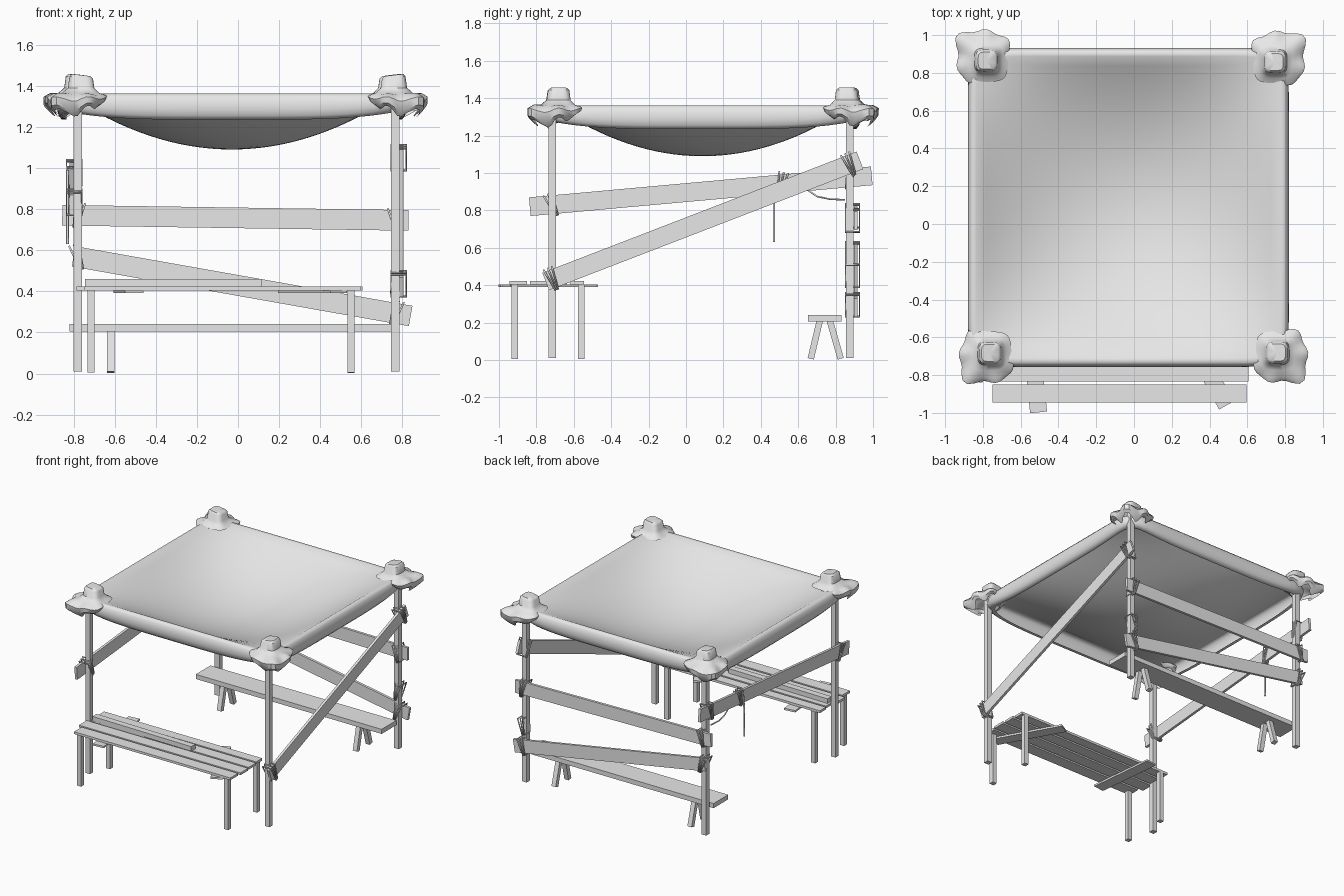
import bpy, bmesh, math
from mathutils import Vector, Matrix

if "Cube" in bpy.data.objects:
    bpy.data.objects.remove(bpy.data.objects["Cube"], do_unlink=True)

grey = bpy.data.materials.new("plain_grey")
grey.use_nodes = True
grey.diffuse_color = (0.8, 0.8, 0.8, 1)
grey.node_tree.nodes["Principled BSDF"].inputs["Base Color"].default_value = (0.8, 0.8, 0.8, 1)

X, Y, Z = Vector((1, 0, 0)), Vector((0, 1, 0)), Vector((0, 0, 1))


def add_object(name, data):
    data.materials.append(grey)
    obj = bpy.data.objects.new(name, data)
    bpy.context.scene.collection.objects.link(obj)
    return obj


def mesh_object(name, bm, smooth=False):
    bmesh.ops.recalc_face_normals(bm, faces=bm.faces)
    for f in bm.faces:
        f.smooth = smooth
    mesh = bpy.data.meshes.new(name)
    bm.to_mesh(mesh)
    bm.free()
    return add_object(name, mesh)


def bar(name, a, b, width, thick, normal):
    """Plank running from a to b, its thickness along the normal."""
    a, b = Vector(a), Vector(b)
    along = (b - a).normalized()
    across = normal.cross(along).normalized()
    face = along.cross(across)
    frame = Matrix((along * (b - a).length, across * width, face * thick)).transposed().to_4x4()
    bm = bmesh.new()
    bmesh.ops.create_cube(bm, size=1, matrix=Matrix.Translation((a + b) / 2) @ frame)
    return mesh_object(name, bm)


def rope(name, paths, closed, radius=0.005):
    curve = bpy.data.curves.new(name, "CURVE")
    curve.dimensions = "3D"
    curve.bevel_depth = radius
    curve.bevel_resolution = 1
    for path in paths:
        spline = curve.splines.new("POLY")
        spline.points.add(len(path) - 1)
        for point, co in zip(spline.points, path):
            point.co = (*co, 1)
        spline.use_cyclic_u = closed
    return add_object(name, curve)


def lashing(name, center, normal, tilt, depth=0.075, reach=0.062):
    """Three rope turns around a post and plank."""
    center = Vector(center)
    side = normal.cross(Z)
    up = Z * math.cos(tilt) + side * math.sin(tilt)
    across = normal.cross(up)
    turns = []
    for k in (-1, 0, 1):
        c = center + across * k * 0.016
        lean = across * 0.008 * k
        turns.append([c + up * reach * i + normal * depth / 2 * j + lean * i
                      for i, j in ((1, 1), (1, -1), (-1, -1), (-1, 1))])
    rope(name, turns, True)


# Posts
LEFT, RIGHT, FRONT, BACK = -0.78, 0.765, -0.715, 0.875
for px, sx in ((LEFT, "right"), (RIGHT, "left")):
    for py, sy in ((FRONT, "front"), (BACK, "back")):
        bar(f"post_{sy}_{sx}", (px, py, 0.01), (px, py, 1.37), 0.04, 0.04, Y)

# Braces tied to the posts
bar("back_upper_brace", (-0.855, 0.907, 0.77), (0.83, 0.907, 0.745), 0.1, 0.02, Y)
bar("back_lower_brace", (-0.8, 0.907, 0.57), (0.84, 0.907, 0.28), 0.1, 0.02, Y)
bar("diagonal_side_brace", (0.795, -0.75, 0.42), (0.795, 0.93, 1.068), 0.1, 0.02, X)
bar("level_side_brace", (-0.811, -0.835, 0.82), (-0.811, 0.993, 0.985), 0.1, 0.02, X)

# Rope lashings
for i, (c, n, t) in enumerate((
        ((LEFT, 0.89, 0.77), Y, 0.2), ((RIGHT, 0.89, 0.745), Y, -0.2),
        ((LEFT, 0.89, 0.567), Y, -0.3), ((RIGHT, 0.89, 0.293), Y, 0.3),
        ((RIGHT, 0.89, 0.45), Y, 0.2),
        ((0.782, -0.715, 0.434), X, 0.4), ((0.782, BACK, 1.046), X, 0.4),
        ((-0.797, FRONT, 0.83), X, 0.4), ((-0.797, BACK, 0.975), X, -0.2))):
    lashing(f"lashing_{i + 1}", c, n, t)
lashing("hanging_rope_knot", (-0.811, 0.51, 0.942), X, -0.2, 0.036)
rope("hanging_rope", [[(-0.83, 0.485, 0.99), (-0.83, 0.47, 0.85), (-0.83, 0.47, 0.63)]], False, 0.007)
rope("slack_rope", [[(-0.82, 0.65, 0.91), (-0.82, 0.7, 0.875), (-0.82, 0.77, 0.86),
                     (-0.81, 0.85, 0.857)]], False)

# Table
for i, (y, w, x0, x1) in enumerate(((-0.897, 0.095, -0.75, 0.595), (-0.787, 0.095, -0.785, 0.605),
                                    (-0.68, 0.09, -0.76, 0.6), (-0.583, 0.075, -0.77, 0.59))):
    bar(f"table_plank_{i + 1}", (x0, y, 0.414), (x1, y, 0.414), w, 0.018, Z)
bar("loose_batten", (-0.745, -0.7, 0.442), (0.115, -0.715, 0.442), 0.05, 0.036, Z)
bar("table_cross_bar_right", (-0.505, -0.997, 0.398), (-0.56, -0.475, 0.398), 0.09, 0.014, Z)
bar("table_cross_bar_left", (0.49, -0.96, 0.398), (0.235, -0.5, 0.398), 0.09, 0.014, Z)
for x in (-0.715, 0.55):
    for y in (-0.915, -0.56):
        bar("table_leg", (x, y, 0.005), (x, y, 0.405), 0.036, 0.036, Y)

# Bench with splayed legs
bar("bench_seat", (-0.82, 0.742, 0.223), (0.78, 0.742, 0.223), 0.18, 0.036, Z)
for x in (-0.62, 0.55):
    for s in (-1, 1):
        bar("bench_leg", (x, 0.747 + s * 0.08, 0.007), (x, 0.742 + s * 0.027, 0.21), 0.034, 0.036, X)


def ring_surface(name, rings, cap):
    """Skin a list of closed point rings, with an optional centre point."""
    bm = bmesh.new()
    loops = [[bm.verts.new(p) for p in ring] for ring in rings]
    n = len(loops[0])
    for inner, outer in zip(loops, loops[1:]):
        for i in range(n):
            j = (i + 1) % n
            bm.faces.new((inner[i], inner[j], outer[j], outer[i]))
    middle = bm.verts.new(cap)
    for i in range(n):
        bm.faces.new((middle, loops[0][i], loops[0][(i + 1) % n]))
    return mesh_object(name, bm, True)


# Sagging canvas with a rolled hem
CX, CY, HX, HY, TOP = -0.03, 0.088, 0.805, 0.8, 1.36


def canvas_ring(scale, grow, z):
    ring = []
    for i in range(128):
        a = 2 * math.pi * i / 128
        c, s = math.cos(a), math.sin(a)
        r = scale / (abs(c) ** 14 + abs(s) ** 14) ** (1 / 14)
        u, v = r * c, r * s
        corner = min(abs(u), abs(v)) ** 4
        if z is None:
            h = TOP - 0.27 * max(0, 1 - u * u) * max(0, 1 - v * v)
        else:
            h = z + (TOP - z) * 0.35 * corner
        ring.append((CX + u * (HX + grow), CY + v * (HY + grow), h))
    return ring


rings = [canvas_ring(k / 16, 0, None) for k in range(1, 17)]
for grow, z in ((0.022, 1.362), (0.036, 1.345), (0.044, 1.315), (0.045, 1.285),
                (0.038, 1.255), (0.022, 1.235), (0.0, 1.237)):
    rings.append(canvas_ring(1, grow, z))
ring_surface("canvas", rings, (CX, CY, TOP - 0.27))

# Canvas gathered over the post tops, with ruffled flaps hanging outward
PROFILE = ((0.045, 0.045, 1.452), (0.056, 0.058, 1.44), (0.062, 0.066, 1.39), (0.085, 0.095, 1.365),
           (0.11, 0.135, 1.36), (0.1, 0.165, 1.335), (0.09, 0.16, 1.29), (0.07, 0.135, 1.265))
for name, cx, cy, dx, dy in (("front_right", -0.762, -0.682, -1, -1), ("front_left", 0.757, -0.68, 1, -1),
                             ("back_left", 0.745, 0.858, 1, 1), ("back_right", -0.78, 0.865, -1, 1)):
    facing = math.atan2(dy, dx)
    rings = []
    for k, (r_in, r_out, z) in enumerate(PROFILE):
        ring = []
        for i in range(40):
            a = 2 * math.pi * i / 40
            w = (1 + math.cos(a - facing)) / 2
            ruffle = math.cos(7 * (a - facing) + cx) * w * max(0, k - 3)
            r = r_in + (r_out - r_in) * w + 0.006 * ruffle
            r *= 1 / (abs(math.cos(a)) ** 4 + abs(math.sin(a)) ** 4) ** 0.25
            h = z if k < 4 else 1.35 + (z - 1.35) * w + 0.006 * ruffle
            lean = 0.012 * dx * math.cos(a) if k < 2 else 0
            ring.append((cx + r * math.cos(a), cy + r * math.sin(a), h + lean * 0.5))
        rings.append(ring)
    wrap = ring_surface(f"corner_wrap_{name}", rings, (cx, cy, 1.453))
    bpy.ops.object.select_all(action="DESELECT")
    wrap.select_set(True)
    bpy.context.view_layer.objects.active = wrap
    bpy.ops.object.shade_smooth_by_angle(angle=math.radians(40))
